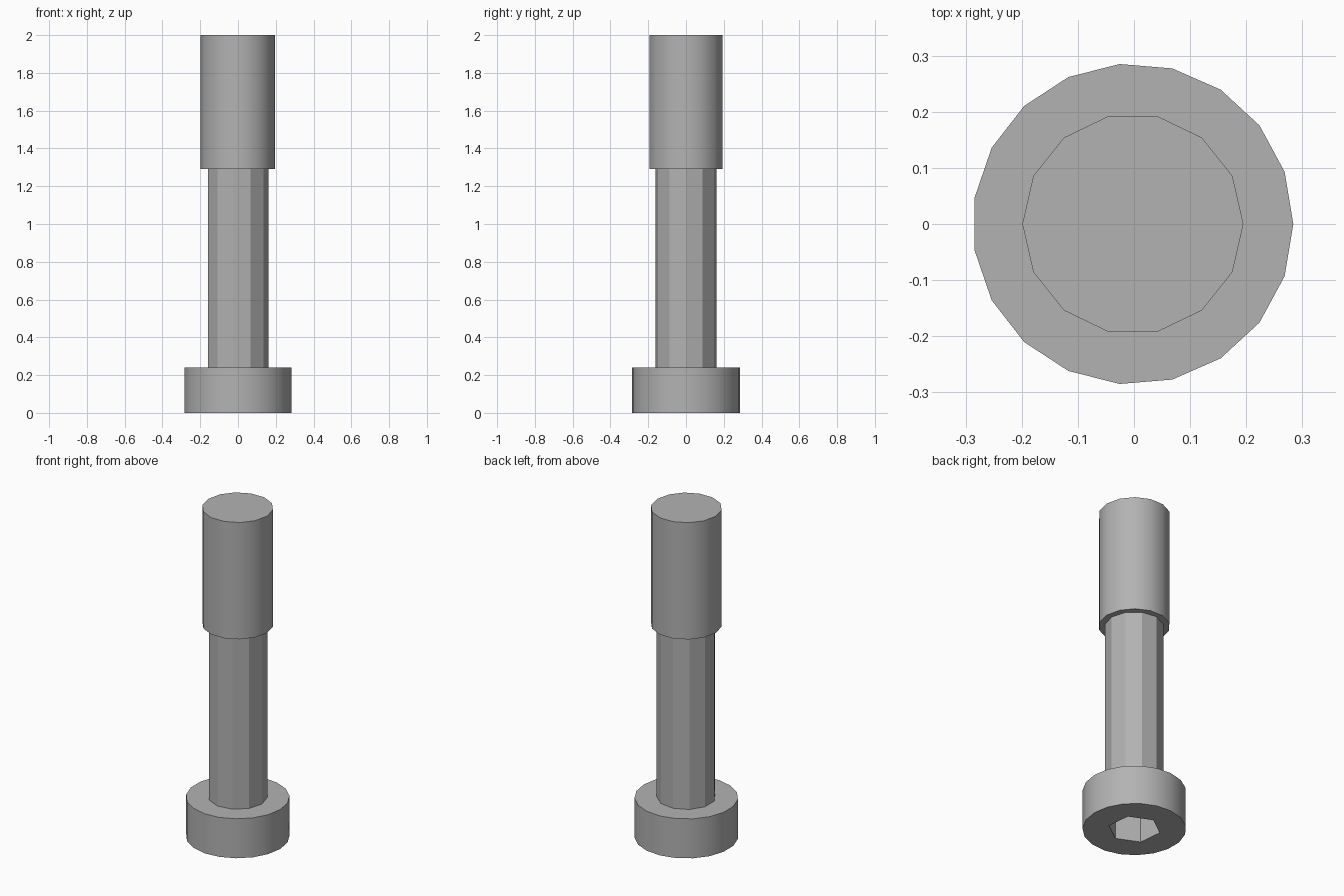
import bpy, bmesh, math
from mathutils import Matrix

cube = bpy.data.objects.get("Cube")
if cube:
    bpy.data.objects.remove(cube)

CENTRE_X = -0.002

steel = bpy.data.materials.new("grey steel")
steel.use_nodes = True
GREY = (0.45, 0.45, 0.45, 1)
steel.diffuse_color = GREY
steel.node_tree.nodes["Principled BSDF"].inputs["Base Color"].default_value = GREY


def add_cylinder(bm, sides, radius, low, high, turn=0):
    """Prism whose first corner lies at the angle turn; returns its vertices."""
    place = Matrix.Translation((CENTRE_X, 0, (low + high) / 2))
    # Cone primitives start on +y, so turn them back onto +x
    spin = Matrix.Rotation(math.radians(turn - 90), 4, "Z")
    return bmesh.ops.create_cone(bm, cap_ends=True, segments=sides, radius1=radius,
                                 radius2=radius, depth=high - low, matrix=place @ spin)["verts"]


def finish(bm, name):
    bmesh.ops.recalc_face_normals(bm, faces=bm.faces)
    mesh = bpy.data.meshes.new(name)
    bm.to_mesh(mesh)
    bm.free()
    mesh.materials.append(steel)
    obj = bpy.data.objects.new(name, mesh)
    bpy.context.collection.objects.link(obj)
    bpy.ops.object.select_all(action="DESELECT")
    obj.select_set(True)
    bpy.context.view_layer.objects.active = obj
    bpy.ops.object.shade_smooth_by_angle(angle=math.radians(30))


# Round head with a hexagonal socket sunk into its underside
bm = bmesh.new()
add_cylinder(bm, 19, 0.286, 0, 0.24)
add_cylinder(bm, 6, 0.145, 0, 0.17, turn=36)
bottoms = [f for f in bm.faces if all(v.co.z < 0.001 for v in f.verts)]
bmesh.ops.delete(bm, geom=bottoms, context="FACES_ONLY")
rims = [e for e in bm.edges if e.is_boundary]
bmesh.ops.triangle_fill(bm, edges=rims, use_beauty=True, normal=(0, 0, -1))
finish(bm, "bolt_head")

# Narrow shank and thicker threaded end
for name, sides, radius, low, high in (("shank", 11, 0.163, 0.24, 1.29),
                                       ("threaded_end", 14, 0.197, 1.29, 2)):
    bm = bmesh.new()
    add_cylinder(bm, sides, radius, low, high)
    finish(bm, name)
